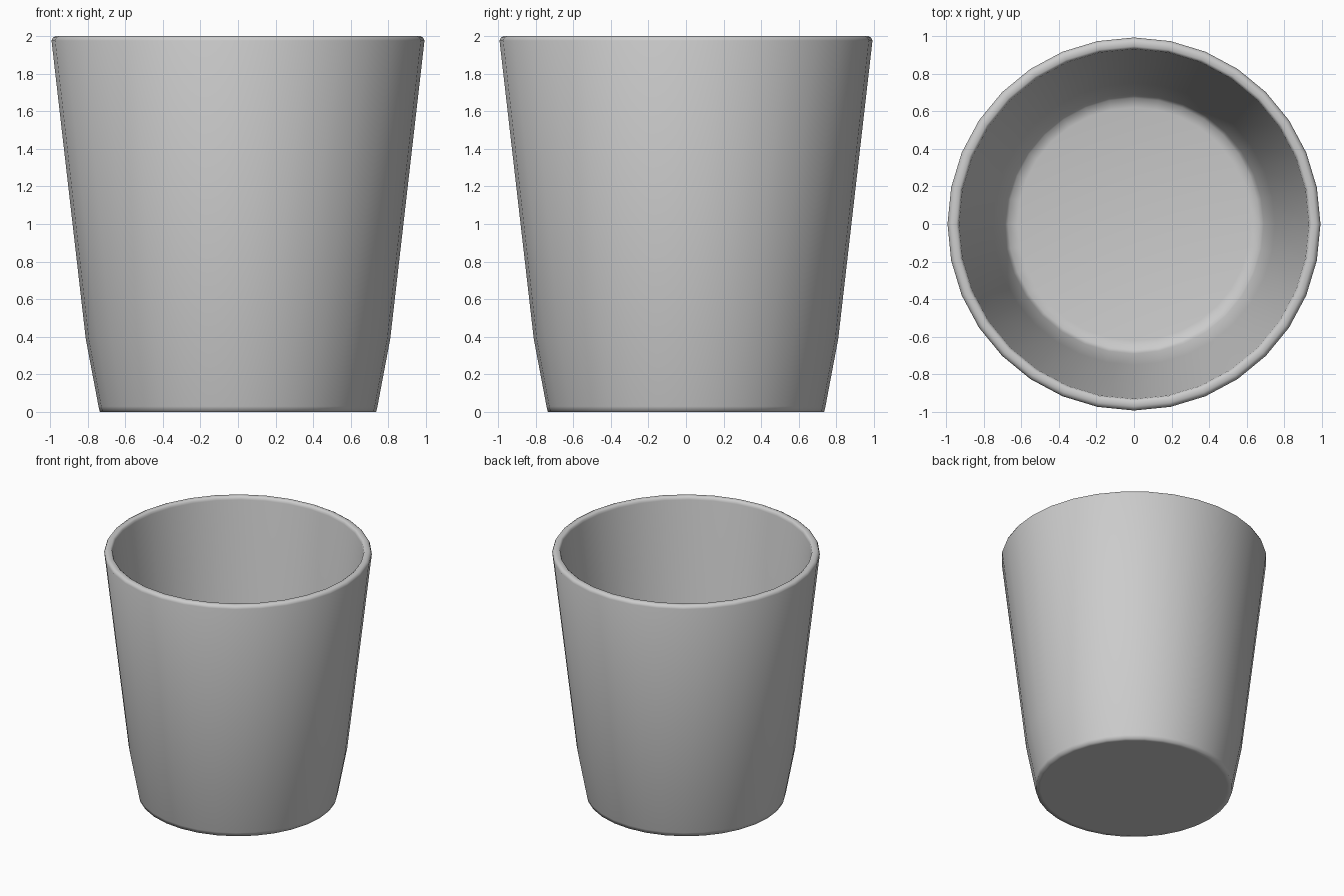
import bpy, bmesh, math

if "Cube" in bpy.data.objects:
    bpy.data.objects.remove(bpy.data.objects["Cube"])

SIDES = 32
# Cup cross-section (radius, height): base, outer wall, rounded rim, inner wall, floor
PROFILE = [
    (0.70, 0.0), (0.735, 0.0), (0.742, 0.03), (0.81, 0.39), (0.992, 1.975),
    (0.985, 1.992), (0.97, 2.0), (0.945, 2.0), (0.934, 1.992), (0.93, 1.975),
    (0.75, 0.40), (0.69, 0.10), (0.67, 0.07), (0.62, 0.06),
]


def lathe(name, profile, sides):
    bm = bmesh.new()
    rings = [[bm.verts.new((r * math.cos(2 * math.pi * i / sides),
                            r * math.sin(2 * math.pi * i / sides), z))
              for i in range(sides)] for r, z in profile]
    for low, high in zip(rings, rings[1:]):
        for i in range(sides):
            j = (i + 1) % sides
            bm.faces.new((low[i], low[j], high[j], high[i]))
    # Close the underside and the inside floor
    bm.faces.new(rings[0][::-1])
    bm.faces.new(rings[-1])
    for face in bm.faces:
        face.smooth = True
    bmesh.ops.recalc_face_normals(bm, faces=bm.faces)
    mesh = bpy.data.meshes.new(name)
    bm.to_mesh(mesh)
    bm.free()
    obj = bpy.data.objects.new(name, mesh)
    bpy.context.collection.objects.link(obj)
    return obj


lathe("cup", PROFILE, SIDES)
